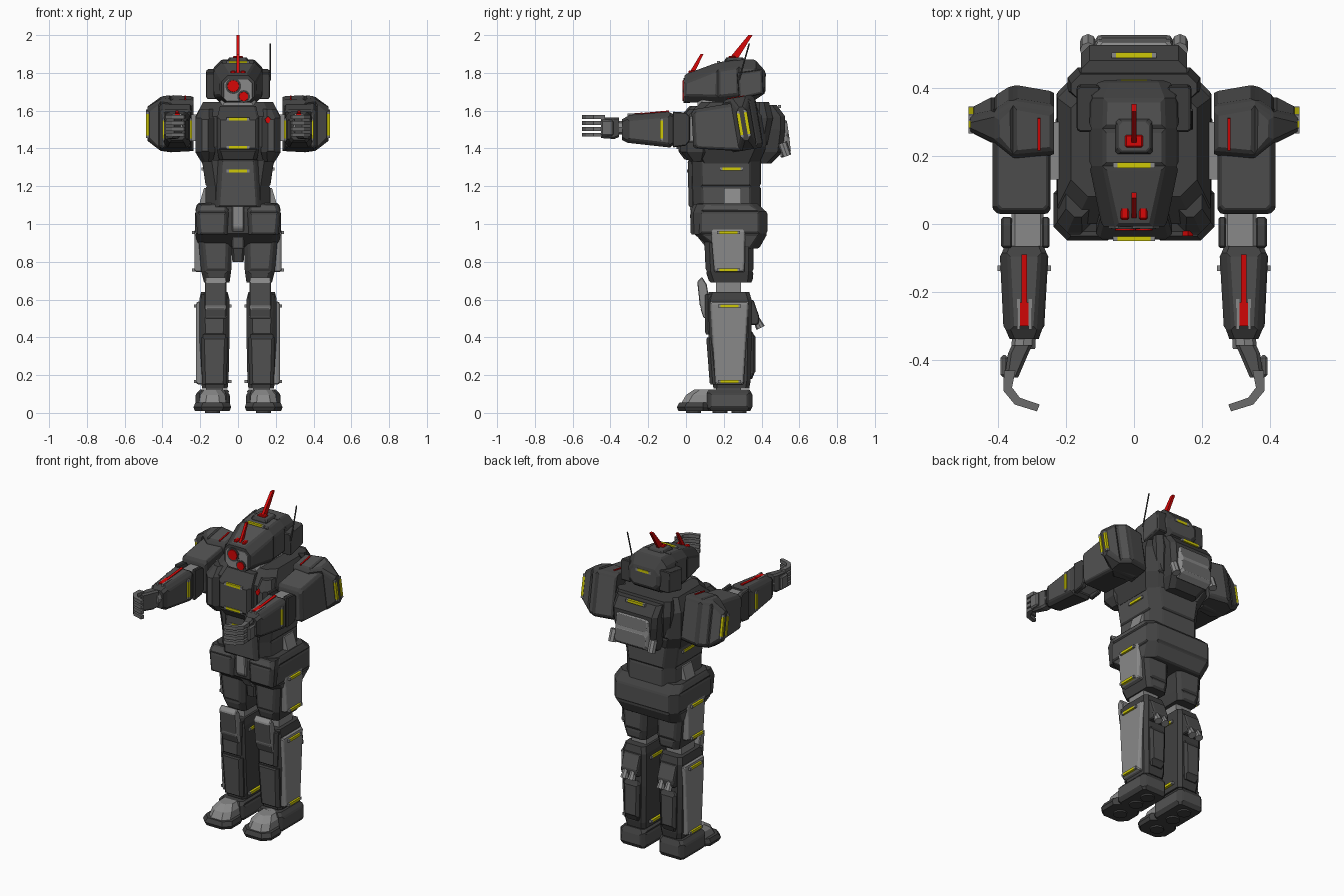
import bpy, bmesh
from mathutils import Matrix, Vector

cube = bpy.data.objects.get("Cube")
if cube:
    bpy.data.objects.remove(cube)


def material(name, rgb):
    m = bpy.data.materials.new(name)
    m.use_nodes = True
    m.diffuse_color = (*rgb, 1)
    m.node_tree.nodes["Principled BSDF"].inputs["Base Color"].default_value = (*rgb, 1)
    return m


DARK = material("charcoal", (.052, .052, .052))
MID = material("panel grey", (.085, .085, .085))
SOFT = material("hand grey", (.15, .15, .15))
LIGHT = material("joint grey", (.25, .25, .25))
RED = material("signal red", (.68, .002, .002))
YELLOW = material("marking yellow", (.62, .58, .002))
DIRS = {"R": (1, 0, 0), "L": (-1, 0, 0), "F": (0, -1, 0), "B": (0, 1, 0), "T": (0, 0, 1)}
TILT = .17


def finish(name, bm, mats, mirror=False, bevel=0, panels="", inset=.015, depth=.006, tilt=0):
    """Outline panels on faces pointing in the given directions, then make the object."""
    bmesh.ops.recalc_face_normals(bm, faces=bm.faces)
    bm.normal_update()
    for key in panels:
        faces = [f for f in bm.faces if f.normal.dot(Vector(DIRS[key])) > .8
                 and f.calc_area() > .004]
        if faces:
            bmesh.ops.inset_individual(bm, faces=faces, thickness=inset, depth=depth)
            for f in faces:
                f.material_index = 1
    # shoulder parts lean back around the shoulder axis
    bmesh.ops.rotate(bm, verts=bm.verts, cent=(0, .3, 1.53), matrix=Matrix.Rotation(tilt, 3, 'X'))
    mesh = bpy.data.meshes.new(name)
    bm.to_mesh(mesh)
    bm.free()
    for m in mats:
        mesh.materials.append(m)
    ob = bpy.data.objects.new(name, mesh)
    bpy.context.collection.objects.link(ob)
    if bevel:
        mod = ob.modifiers.new("bevel", 'BEVEL')
        mod.width, mod.segments = bevel, 1
    if mirror:
        ob.modifiers.new("mirror", 'MIRROR')


def skin(bm, rings):
    loops = [[bm.verts.new(p) for p in ring] for ring in rings]
    for a, b in zip(loops, loops[1:]):
        for i in range(len(a)):
            j = (i + 1) % len(a)
            bm.faces.new((a[i], a[j], b[j], b[i]))
    bm.faces.new(loops[0])
    bm.faces.new(loops[-1])


def place(axis, t, u, v):
    return {"x": (t, u, v), "y": (u, t, v), "z": (u, v, t)}[axis]


def loft(name, axis, sections, mats=(DARK, MID), ch=.025, **kw):
    """Chamfered rectangles (t, u0, u1, v0, v1) joined along an axis."""
    bm = bmesh.new()
    rings = []
    for t, a, b, c, d in sections:
        k = min(ch, .35 * (b - a), .35 * (d - c))
        pts = ((a + k, c), (b - k, c), (b, c + k), (b, d - k),
               (b - k, d), (a + k, d), (a, d - k), (a, c + k))
        rings.append([place(axis, t, u, v) for u, v in pts])
    skin(bm, rings)
    finish(name, bm, mats, **kw)


def prism(name, axis, a, b, pts, mats=(DARK, MID), **kw):
    bm = bmesh.new()
    skin(bm, [[place(axis, t, u, v) for u, v in pts] for t in (a, b)])
    finish(name, bm, mats, **kw)


def add_box(bm, lo, hi):
    lo, hi = Vector(lo), Vector(hi)
    mat = Matrix.Translation((lo + hi) / 2) @ Matrix.Diagonal((*(hi - lo), 1))
    return bmesh.ops.create_cube(bm, size=1, matrix=mat)["verts"]


def box(name, lo, hi, mats=(DARK, MID), **kw):
    bm = bmesh.new()
    add_box(bm, lo, hi)
    finish(name, bm, mats, **kw)


def rod(name, p, q, r, mat, sides=12, r2=None, mirror=False):
    bm = bmesh.new()
    p, q = Vector(p), Vector(q)
    m = Matrix.Translation((p + q) / 2) @ (q - p).to_track_quat('Z', 'Y').to_matrix().to_4x4()
    bmesh.ops.create_cone(bm, cap_ends=True, segments=sides, radius1=r,
                          radius2=r if r2 is None else r2, depth=(q - p).length, matrix=m)
    finish(name, bm, [mat], mirror=mirror)


def grip(name, centre, along, length=.08, mirror=True, tilt=0):
    """Yellow grab bar with a grey mount at both ends."""
    bm = bmesh.new()
    c, d = Vector(centre), Vector(DIRS[along])
    thick = Vector((.008, .008, .008))
    add_box(bm, c - d * length / 2 - thick, c + d * length / 2 + thick)
    for s in (-1, 1):
        e = c + d * s * (length / 2 + .013)
        for v in add_box(bm, e - thick, e + thick):
            for f in v.link_faces:
                f.material_index = 1
    finish(name, bm, [YELLOW, LIGHT], mirror=mirror, tilt=tilt)


# Torso
loft("chest", "z", [(1.32, -.19, .19, .05, .38), (1.41, -.225, .225, .0, .42),
                    (1.57, -.225, .225, .0, .42), (1.645, -.185, .185, .08, .39)],
     ch=.05, panels="B")
loft("chest_plate", "z", [(1.34, -.1, .1, .0, .1), (1.395, -.112, .112, -.04, .1),
                          (1.56, -.112, .112, -.04, .1), (1.625, -.095, .095, .02, .12)],
     ch=.012, panels="F", inset=.012)
loft("chest_pods", "z", [(1.33, .135, .195, .02, .1), (1.38, .122, .226, -.025, .12),
                         (1.56, .122, .226, -.025, .12), (1.61, .13, .2, .02, .13)],
     ch=.03, mirror=True, panels="F", inset=.008)
prism("chest_lamp", "y", -.035, -.02, [(.143, 1.555), (.158, 1.57), (.173, 1.555), (.165, 1.535),
                                       (.15, 1.535)], [RED])
loft("abdomen", "z", [(1.08, -.165, .165, .04, .39), (1.2, -.165, .165, .035, .39),
                      (1.34, -.185, .185, .03, .39)], ch=.045, panels="BRL")
loft("belly_plate", "z", [(1.09, -.12, .12, .02, .1), (1.34, -.105, .105, .015, .1)],
     ch=.015, panels="F")
prism("waist_wedges", "y", .2, .29, [(.15, 1.09), (.21, 1.09), (.18, 1.19), (.15, 1.19)],
      [LIGHT], mirror=True)
loft("neck", "z", [(1.62, -.11, .11, .06, .34), (1.67, -.085, .085, .06, .34)], [LIGHT])
for i, (y, z) in enumerate(((-.042, 1.555), (-.042, 1.405), (.012, 1.28))):
    grip(f"front_grip_{i}", (0, y, z), "R", .08, False)
grip("waist_grips", (.184, .24, 1.29), "B")

# Backpack
loft("backpack", "z", [(1.32, -.1, .1, .37, .45), (1.38, -.13, .13, .37, .51),
                       (1.5, -.15, .15, .37, .525), (1.57, -.155, .155, .37, .525),
                       (1.63, -.155, .155, .36, .48)])
loft("backpack_yoke", "z", [(1.42, -.17, .17, .36, .43), (1.56, -.195, .195, .36, .46),
                            (1.645, -.185, .185, .36, .44)], ch=.03)
prism("backpack_cover", "x", -.115, .115, [(.5, 1.555), (.526, 1.555), (.54, 1.47), (.55, 1.375),
                                           (.5, 1.345)], (LIGHT, SOFT), bevel=.01, panels="B")
rod("backpack_nozzles", (.135, .51, 1.43), (.135, .535, 1.36), .024, LIGHT, 8, mirror=True)
grip("backpack_grip", (0, .495, 1.622), "R", .09, False)

# Head
loft("head", "y", [(-.008, -.088, .088, 1.645, 1.785), (.17, -.125, .125, 1.64, 1.85),
                   (.28, -.125, .125, 1.65, 1.865), (.37, -.122, .122, 1.66, 1.865),
                   (.415, -.105, .105, 1.69, 1.815)], ch=.032, panels="RLTB", inset=.018)
loft("face_plate", "y", [(-.012, -.075, .075, 1.65, 1.765), (.03, -.08, .08, 1.645, 1.775)],
     [LIGHT], ch=.02)
prism("ear_blocks", "x", .1, .163, [(.27, 1.8), (.405, 1.82), (.41, 1.69), (.28, 1.66)],
      mirror=True, bevel=.008, panels="R", inset=.012)
for i, (x, z, r) in enumerate(((-.025, 1.73, .036), (.03, 1.675, .028))):
    rod(f"eye_rim_{i}", (x, .02, z), (x, -.014, z), r + .006, DARK, 16)
    rod(f"eye_lens_{i}", (x, .02, z), (x, -.019, z), r, RED, 16, r * .85)
box("head_hatch", (-.055, .205, 1.85), (.055, .31, 1.876), bevel=.008, panels="T")
prism("rear_fin", "x", -.008, .008, [(.215, 1.86), (.265, 1.86), (.352, 2), (.33, 2)], [RED])
prism("front_fin", "x", -.007, .007, [(.008, 1.785), (.045, 1.8), (.092, 1.9), (.077, 1.9)], [RED])
box("rear_fin_base", (-.026, .225, 1.87), (.026, .262, 1.89), [RED], bevel=.004)
box("front_fin_bases", (.014, .012, 1.785), (.04, .05, 1.812), [RED], mirror=True, bevel=.005)
rod("aerial", (.17, .28, 1.76), (.17, .335, 1.955), .004, DARK, 6)
grip("head_top_grip", (0, .172, 1.855), "R", .08, False)
grip("head_back_grip", (0, .416, 1.79), "R", .06, False)

# Shoulders
box("shoulder_joints", (.18, .13, 1.44), (.27, .3, 1.58), [LIGHT], mirror=True)
prism("shoulder_blocks", "x", .245, .41, [(.035, 1.6), (.34, 1.65), (.36, 1.42), (.3, 1.385),
                                          (.045, 1.4)], (DARK, MID), bevel=.008, mirror=True,
      panels="RTF", inset=.018)
loft("shoulder_guards", "x", [(.235, .225, .365, 1.395, 1.665), (.355, .215, .385, 1.39, 1.668),
                              (.41, .26, .35, 1.39, 1.668), (.48, .285, .325, 1.44, 1.62)],
     ch=.012, mirror=True, panels="BTF", inset=.018, tilt=TILT)
box("shoulder_stripes", (.275, .24, 1.66), (.284, .335, 1.677), [RED], mirror=True, tilt=TILT)
for y in (.285, .325):
    grip("shoulder_grips", (.478, y, 1.53), "T", .1, tilt=TILT)

# Arms
box("elbows", (.265, -.075, 1.43), (.36, .09, 1.57), [LIGHT], mirror=True, bevel=.01)
for name, a, b in (("inner", .248, .27), ("outer", .358, .39)):
    prism(f"{name}_elbow_brackets", "x", a, b, [(.02, 1.44), (0, 1.415), (-.07, 1.405),
          (-.07, 1.595), (0, 1.59), (.02, 1.57)], mirror=True, bevel=.005)
loft("forearms", "y", [(-.065, .265, .38, 1.42, 1.58), (-.085, .257, .388, 1.405, 1.59),
                       (-.31, .27, .377, 1.43, 1.57), (-.338, .28, .365, 1.445, 1.555)],
     ch=.015, mirror=True, panels="RLT")
for name, a, b, y0, y1, z0, z1 in (("stripes", .314, .33, -.09, -.24, 1.601, 1.587),
                                   ("stripe_ends", .31, .334, -.23, -.3, 1.59, 1.584)):
    prism(f"forearm_{name}", "x", a, b, [(y0, 1.55), (y0, z0), (y1, z1), (y1, 1.55)],
          [RED], mirror=True)
for side in (.3, .334):
    box("stripe_mounts", (side, -.31, 1.55), (side + .01, -.22, 1.586), [LIGHT], mirror=True)
for side, x in (("outer", .392), ("inner", .252)):
    grip(f"{side}_forearm_grips", (x, -.13, 1.5), "T")

# Hands
rod("wrists", (.323, -.33, 1.51), (.325, -.365, 1.51), .035, LIGHT, 8, mirror=True)
loft("palms", "y", [(-.355, .298, .358, 1.46, 1.565), (-.38, .31, .37, 1.45, 1.565),
                    (-.45, .34, .38, 1.455, 1.565)], (MID, SOFT), ch=.01, mirror=True, panels="T")
box("hand_guards", (.37, -.45, 1.465), (.392, -.385, 1.55), [SOFT], mirror=True, bevel=.008)
for i in range(4):
    z = 1.462 + i * .031
    prism(f"finger_{i}", "z", z, z + .021, [(.348, -.43), (.382, -.43), (.383, -.49), (.35, -.53),
          (.285, -.55), (.277, -.53), (.335, -.51), (.358, -.48)], [SOFT], mirror=True)

# Pelvis
loft("pelvis", "z", [(.87, -.2, .2, .13, .38), (.95, -.222, .222, .04, .425),
                     (1.065, -.222, .222, .04, .425), (1.11, -.21, .21, .06, .375)],
     ch=.035, panels="BRL")
loft("hip_plates", "z", [(.945, .055, .215, .03, .1), (1.06, .05, .225, .028, .1),
                         (1.105, .05, .215, .045, .12)], ch=.012, mirror=True, panels="F")
prism("crotch_guard", "x", -.033, .033, [(.022, 1.105), (.1, 1.105), (.17, .87), (.11, .87),
                                         (.024, .98)], [LIGHT], bevel=.006)
loft("crotch_block", "z", [(.8, -.03, .03, .125, .22), (.87, -.034, .034, .12, .27),
                           (.95, -.07, .07, .12, .36)], ch=.01)

# Upper legs
loft("thighs", "z", [(.69, .045, .18, .13, .345), (.75, .036, .195, .11, .352),
                     (.98, .028, .215, .1, .352)], ch=.02, mirror=True, panels="FB", inset=.02)
prism("thigh_side_plates", "x", .175, .225, [(.13, .975), (.315, .975), (.31, .745), (.15, .745)],
      (LIGHT, LIGHT), mirror=True, bevel=.006, panels="R")
for z in (.955, .757):
    grip("thigh_grips", (.236, .225, z), "B")
box("knee_joints", (.068, .16, .58), (.172, .29, .72), [LIGHT], mirror=True)
prism("kneecaps", "x", .062, .175, [(.065, .7), (.085, .72), (.11, .68), (.14, .5),
      (.1, .5), (.08, .56)], (LIGHT, MID), mirror=True, bevel=.006, panels="F", inset=.01)

# Lower legs
loft("shins", "z", [(.13, .055, .19, .145, .335), (.17, .05, .196, .14, .342),
                    (.4, .045, .205, .12, .347), (.6, .045, .205, .11, .347),
                    (.64, .055, .195, .12, .335)], ch=.02, mirror=True)
for name, lo, hi, y0, y1 in (("lower", .15, .4, .132, .113), ("upper", .415, .63, .108, .106)):
    loft(f"{name}_shin_plates", "z", [(lo, .06, .19, y0, .2), (hi, .053, .197, y1, .2)],
         ch=.01, mirror=True, panels="F", inset=.012)
prism("shin_side_plates", "x", .18, .216, [(.128, .59), (.332, .59), (.305, .15), (.155, .15)],
      (LIGHT, LIGHT), mirror=True, bevel=.006, panels="R")
for z in (.565, .165):
    grip("outer_shin_grips", (.226, .23, z), "B")
    grip("inner_shin_grips", (.043, .23, z), "B")
loft("calf_plates", "z", [(.18, .085, .165, .32, .35), (.21, .075, .178, .32, .362),
                          (.41, .07, .182, .32, .362), (.43, .08, .17, .32, .35)],
     ch=.008, mirror=True, panels="B", inset=.012)
prism("calf_boosters", "x", .068, .182, [(.32, .6), (.35, .6), (.385, .5), (.375, .465), (.32, .465)],
      mirror=True, bevel=.006, panels="B", inset=.012)
for x in (.1, .15):
    rod("calf_nozzles", (x, .365, .51), (x, .395, .45), .017, LIGHT, 8, .024, mirror=True)

# Feet
box("ankles", (.08, .16, .1), (.17, .29, .16), [LIGHT], mirror=True)
loft("heels", "z", [(.01, .055, .21, .12, .34), (.025, .048, .22, .11, .347),
                    (.105, .05, .218, .11, .347), (.125, .06, .2, .12, .335)], ch=.015,
     mirror=True, panels="RLB")
loft("toe_soles", "z", [(.01, .045, .228, -.04, .13), (.03, .036, .236, -.048, .13),
                        (.055, .045, .225, -.035, .13)], ch=.04, mirror=True)
loft("toe_caps", "z", [(.045, .062, .208, -.028, .15), (.095, .068, .2, .0, .15),
                       (.125, .09, .178, .045, .15)], [LIGHT], ch=.035, mirror=True)
for y in (.04, .18, .28):
    rod("sole_pads", (.135, y, 0), (.135, y, .02), .04, DARK, 12, mirror=True)
